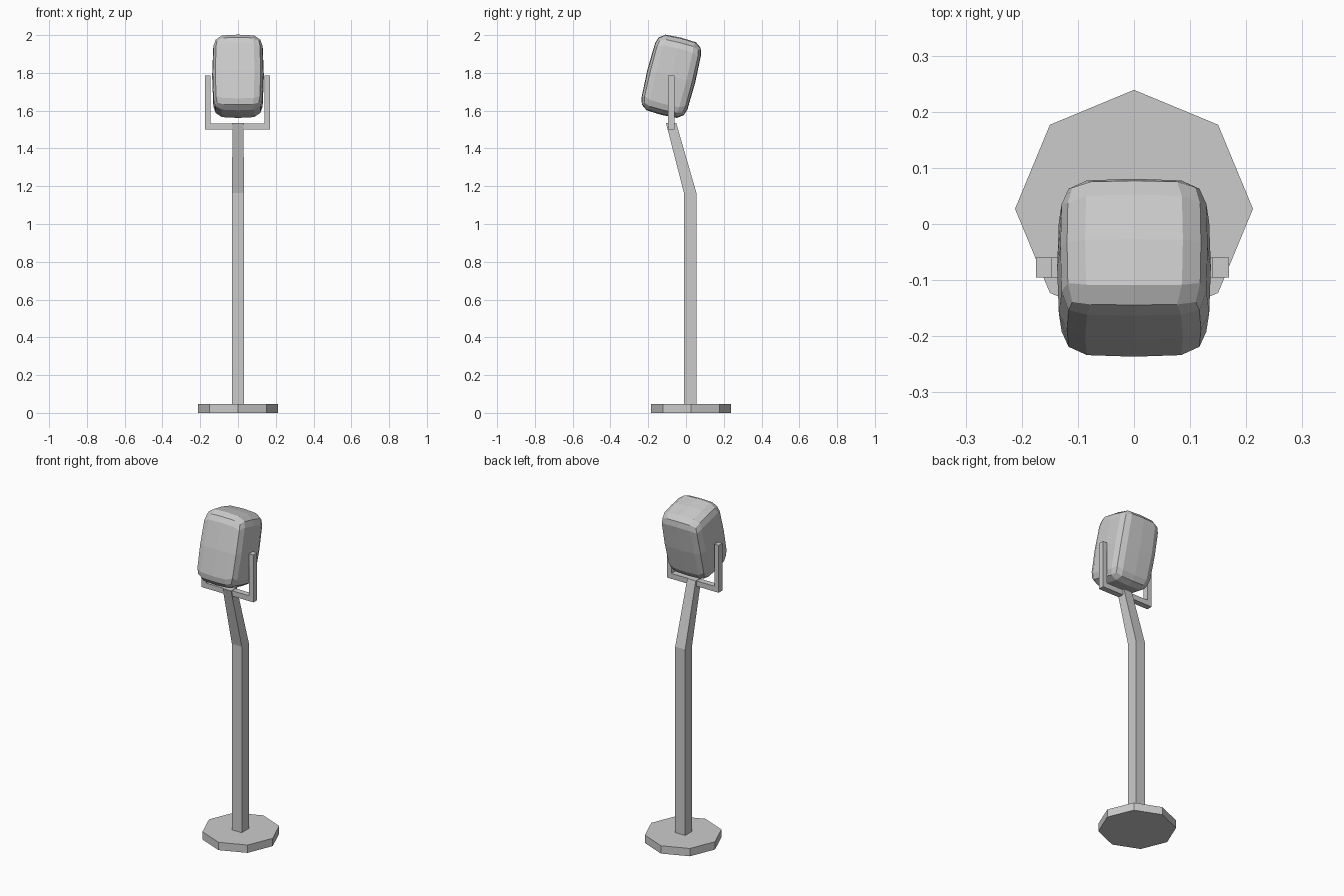
import bpy, bmesh, math
from mathutils import Vector, Matrix

cube = bpy.data.objects.get("Cube")
if cube:
    bpy.data.objects.remove(cube, do_unlink=True)

grey = bpy.data.materials.new("plain grey")
grey.use_nodes = True
COLOUR = (0.6, 0.6, 0.6, 1)
grey.diffuse_color = COLOUR
grey.node_tree.nodes["Principled BSDF"].inputs["Base Color"].default_value = COLOUR


def finish(name, bm):
    bmesh.ops.recalc_face_normals(bm, faces=bm.faces)
    mesh = bpy.data.meshes.new(name)
    bm.to_mesh(mesh)
    bm.free()
    mesh.materials.append(grey)
    obj = bpy.data.objects.new(name, mesh)
    bpy.context.collection.objects.link(obj)
    return obj


def extrude_outline(name, outline, offset):
    """Solid made by pushing a flat outline along an offset."""
    bm = bmesh.new()
    face = bm.faces.new([bm.verts.new(p) for p in outline])
    out = bmesh.ops.extrude_face_region(bm, geom=[face])
    verts = [v for v in out["geom"] if isinstance(v, bmesh.types.BMVert)]
    bmesh.ops.translate(bm, verts=verts, vec=offset)
    return finish(name, bm)


# Octagonal foot
ring = [i * math.pi / 4 for i in range(8)]
extrude_outline("base", [(0.212 * math.cos(a), 0.027 + 0.212 * math.sin(a), 0) for a in ring],
                (0, 0, 0.047))

# Square post, bent forward and slightly tapered at the top
bm = bmesh.new()
loops = []
for z, y, hx, hy in ((0.04, 0.022, 0.033, 0.033), (1.165, 0.022, 0.033, 0.033),
                     (1.535, -0.079, 0.028, 0.027)):
    loops.append([bm.verts.new((sx * hx, y + sy * hy, z))
                  for sx, sy in ((-1, -1), (1, -1), (1, 1), (-1, 1))])
for low, high in zip(loops, loops[1:]):
    for i in range(4):
        j = (i + 1) % 4
        bm.faces.new((low[i], low[j], high[j], high[i]))
bm.faces.new(loops[0])
bm.faces.new(loops[-1])
finish("post", bm)

# U-shaped bracket
right_half = [(0.143, 1.785), (0.172, 1.785), (0.172, 1.5)]
left_half = [(-x, z) for x, z in reversed(right_half)]
inner = [(-0.143, 1.532), (0.143, 1.532)]
extrude_outline("bracket", [(x - 0.003, -0.095, z) for x, z in right_half + left_half + inner],
                (0, 0.035, 0))

# Rounded, tilted head: a gridded cube pulled in at its edges and corners
bm = bmesh.new()
bmesh.ops.create_cube(bm, size=2)
bmesh.ops.subdivide_edges(bm, edges=bm.edges[:], cuts=3, use_grid_fill=True)
spread = Vector((0.65, 0.65, 0.75))
radius = Vector((0.137, 0.131, 0.211))
power = 5
for v in bm.verts:
    p = Vector([math.copysign(s, c) if abs(abs(c) - 0.5) < 0.01 else c
                for c, s in zip(v.co, spread)])
    p /= sum(abs(c) ** power for c in p) ** (1 / power)
    v.co = p * radius
bmesh.ops.transform(bm, verts=bm.verts,
                    matrix=Matrix.Translation((0, -0.078, 1.782))
                    @ Matrix.Rotation(math.radians(-14), 4, 'X'))
finish("head", bm)
